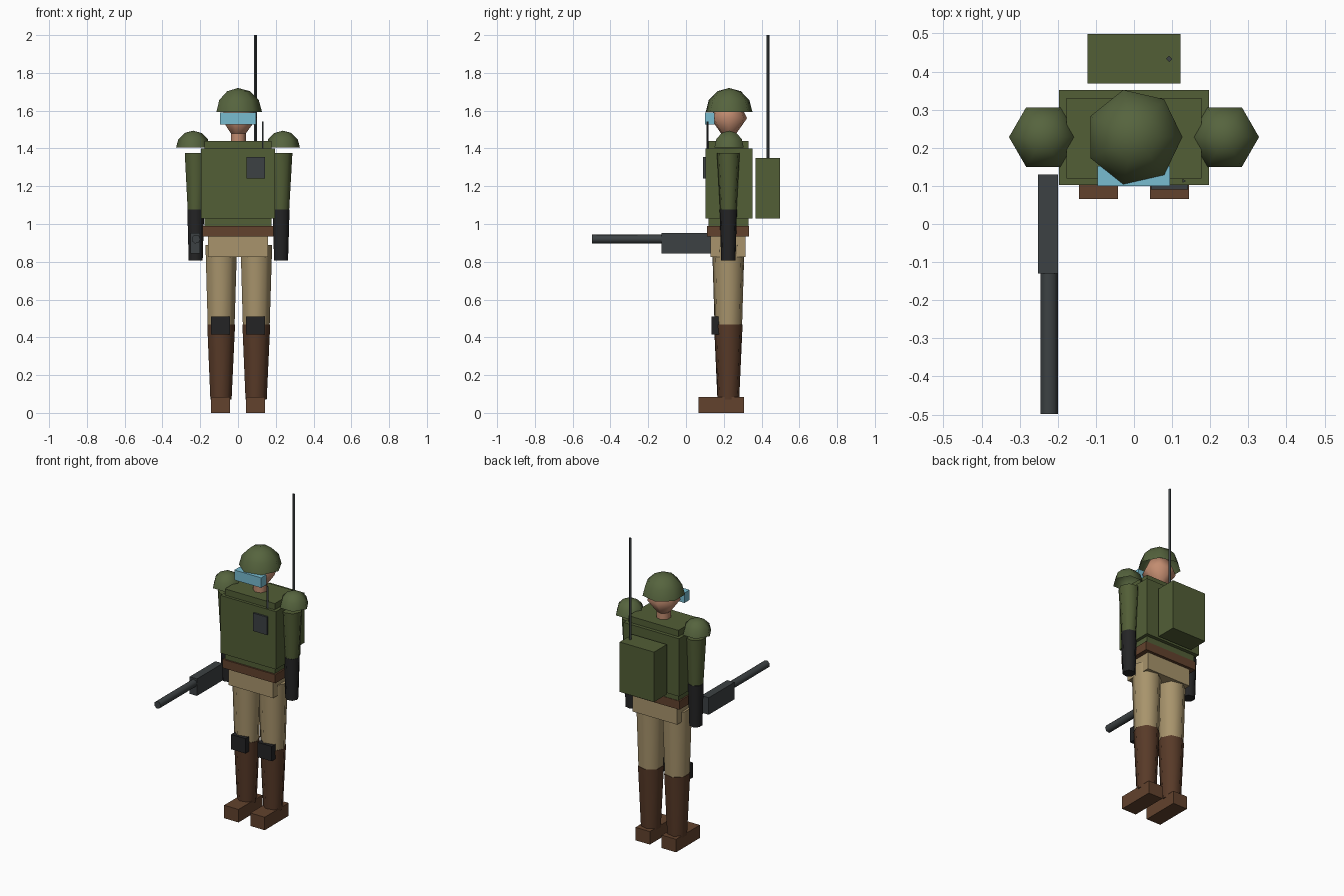
import bpy
import bmesh
from math import sin, cos, pi, radians
from mathutils import Matrix

cube = bpy.data.objects.get("Cube")
if cube:
    bpy.data.objects.remove(cube, do_unlink=True)


def material(name, *rgb):
    """Flat material from 0-255 display values."""
    linear = [((c / 255 + 0.055) / 1.055) ** 2.4 for c in rgb]
    m = bpy.data.materials.new(name)
    m.use_nodes = True
    m.diffuse_color = (*linear, 1)
    m.node_tree.nodes["Principled BSDF"].inputs["Base Color"].default_value = (*linear, 1)
    return m


olive = material("olive cloth", 82, 94, 54)
helmet_green = material("helmet green", 86, 100, 62)
tan = material("tan trousers", 168, 148, 108)
black = material("black rubber", 36, 36, 37)
boot_brown = material("boot brown", 88, 58, 40)
leather = material("brown leather", 98, 66, 45)
gunmetal = material("gunmetal", 60, 65, 67)
glass = material("visor blue", 120, 188, 208)
skin = material("skin", 194, 140, 112)


def finish(name, bm, mat, smooth=0):
    bmesh.ops.recalc_face_normals(bm, faces=bm.faces)
    mesh = bpy.data.meshes.new(name)
    bm.to_mesh(mesh)
    bm.free()
    mesh.materials.append(mat)
    obj = bpy.data.objects.new(name, mesh)
    bpy.context.collection.objects.link(obj)
    if smooth:
        bpy.ops.object.select_all(action='DESELECT')
        obj.select_set(True)
        bpy.context.view_layer.objects.active = obj
        bpy.ops.object.shade_smooth_by_angle(angle=radians(smooth))
    return obj


def box(name, mat, x, y, z):
    """Box from (low, high) ranges on each axis."""
    bm = bmesh.new()
    bmesh.ops.create_cube(bm, size=1)
    for v in bm.verts:
        for i, (low, high) in enumerate((x, y, z)):
            v.co[i] = low if v.co[i] < 0 else high
    return finish(name, bm, mat)


def lathe(name, mat, profile, sides, at, smooth=62, cap=True, turn=None):
    """Turn (radius, height) points about an upright axis through at."""
    bm = bmesh.new()
    rings = []
    for r, h in profile:
        count = sides if r > 0 else 1
        rings.append([bm.verts.new((r * cos(2 * pi * i / sides),
                                    r * sin(2 * pi * i / sides), h))
                      for i in range(count)])
    for a, b in zip(rings, rings[1:]):
        for i in range(sides):
            j = (i + 1) % sides
            quad = [a[i % len(a)], a[j % len(a)], b[j % len(b)], b[i % len(b)]]
            bm.faces.new(list(dict.fromkeys(quad)))
    if cap:
        for ring in (rings[0], rings[-1]):
            if len(ring) > 2:
                bm.faces.new(ring)
    if turn:
        bm.transform(turn)
    bm.transform(Matrix.Translation(at))
    return finish(name, bm, mat, smooth)


def dome(name, mat, radius, sides, at):
    """Open half ball."""
    profile = [(radius * cos(a), radius * sin(a)) for a in (0, pi / 6, pi / 3)]
    return lathe(name, mat, profile + [(0, radius)], sides, at, 75, cap=False)


MID = 0.226  # depth of the body's axis

# Torso
box("shirt", olive, (-0.177, 0.177), (0.12, 0.33), (0.98, 1.44))
box("vest", olive, (-0.197, 0.197), (0.102, 0.352), (1.03, 1.40))
box("belt", leather, (-0.187, 0.187), (0.11, 0.333), (0.935, 0.99))
box("hips", tan, (-0.158, 0.158), (0.13, 0.315), (0.825, 0.935))

# Head
lathe("neck", skin, [(0.042, 1.42), (0.042, 1.48)], 7, (0, MID, 0))
lathe("head", skin, [(0, 1.45), (0.038, 1.475), (0.1, 1.56), (0.065, 1.63), (0, 1.66)],
      7, (0, MID, 0), 75)
dome("helmet", helmet_green, 0.127, 7, (0, MID + 0.002, 1.593))
box("visor", glass, (-0.096, 0.094), (0.1, 0.152), (1.526, 1.59))

# Arms and legs, one set per side
for side, s in (("right", -1), ("left", 1)):
    arm = (s * 0.226, MID - 0.002, 0)
    dome(side + "_shoulder_pad", helmet_green, 0.09, 6, (s * 0.238, MID + 0.002, 1.404))
    lathe(side + "_sleeve", olive, [(0.044, 1.06), (0.062, 1.375)], 7, arm)
    lathe(side + "_glove", black, [(0.039, 0.808), (0.047, 1.077)], 7, arm)

    leg = (s * 0.093, MID - 0.002, 0)
    lathe(side + "_trouser_leg", tan, [(0.074, 0.44), (0.088, 0.89)], 7, leg)
    lathe(side + "_boot_shaft", boot_brown, [(0.059, 0.07), (0.0775, 0.468)], 7, leg)
    across = (s * 0.093 - 0.051, s * 0.093 + 0.051)
    box(side + "_foot", leather, across, (0.065, 0.306), (0, 0.083))
    box(side + "_knee_pad", black, across, (0.135, 0.182), (0.415, 0.51))

# Backpack and radio
box("backpack", olive, (-0.122, 0.122), (0.369, 0.498), (1.03, 1.35))
lathe("long_antenna", gunmetal, [(0.008, 1.3), (0.008, 2.0)], 4, (0.092, 0.433, 0))
box("chest_radio", gunmetal, (0.044, 0.142), (0.09, 0.13), (1.24, 1.355))
lathe("short_antenna", gunmetal, [(0.006, 1.3), (0.006, 1.542)], 3, (0.13, 0.113, 0))

# Gun held in the right hand
box("gun_body", gunmetal, (-0.252, -0.2), (-0.13, 0.13), (0.843, 0.952))
lathe("gun_barrel", gunmetal, [(0.024, 0), (0.024, 0.378)], 7, (-0.223, -0.12, 0.92),
      turn=Matrix.Rotation(pi / 2, 4, 'X'))
